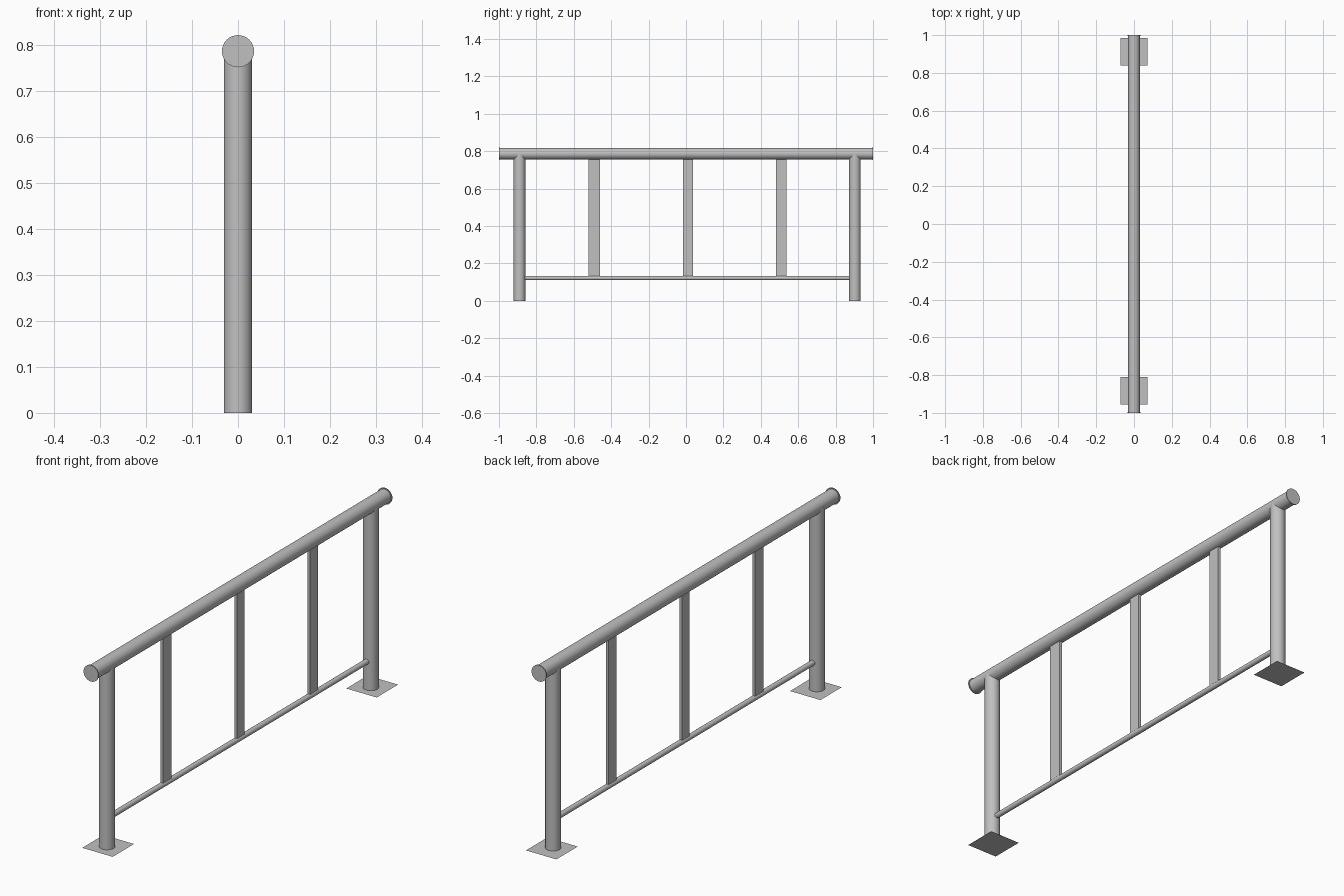
import bpy
import math
from mathutils import Vector

cube = bpy.data.objects.get("Cube")
if cube:
    bpy.data.objects.remove(cube, do_unlink=True)

steel = bpy.data.materials.new("grey_steel")
steel.use_nodes = True
colour = (0.53, 0.53, 0.53, 1)
steel.diffuse_color = colour
steel.node_tree.nodes["Principled BSDF"].inputs["Base Color"].default_value = colour


def finish(name):
    obj = bpy.context.object
    obj.name = name
    obj.data.materials.append(steel)
    return obj


def tube(name, start, end, radius, sides=32):
    """Smooth capped cylinder running between two points."""
    a, b = Vector(start), Vector(end)
    axis = b - a
    bpy.ops.mesh.primitive_cylinder_add(
        vertices=sides, radius=radius, depth=axis.length, location=(a + b) / 2,
        rotation=axis.to_track_quat("Z", "Y").to_euler())
    bpy.ops.object.shade_smooth_by_angle(angle=math.radians(35))
    return finish(name)


def box(name, centre, size):
    bpy.ops.mesh.primitive_cube_add(size=1, location=centre)
    bpy.context.object.scale = size
    bpy.ops.object.transform_apply(location=False, rotation=False, scale=True)
    return finish(name)


RAIL_Z = 0.787
PIPE = 0.0305
LOW_Z = 0.122
CAP = 0.004

# Handrail with slightly wider end caps
tube("handrail", (0, -1 + CAP, RAIL_Z), (0, 1 - CAP, RAIL_Z), PIPE)
for side, name in ((-1, "front"), (1, "back")):
    tube(name + "_rail_cap", (0, side * (1 - CAP), RAIL_Z), (0, side, RAIL_Z), 0.035)

# Posts on flat square base plates
for name, post_y, plate_y in (("front", -0.89, -0.883), ("back", 0.903, 0.912)):
    tube(name + "_post", (0, post_y, 0), (0, post_y, RAIL_Z), PIPE + 0.0005)
    bpy.ops.mesh.primitive_plane_add(size=0.145, location=(0, plate_y, 0))
    finish(name + "_base_plate")

# Thin lower bar between the posts
tube("lower_bar", (0, -0.87, LOW_Z), (0, 0.88, LOW_Z), 0.0115, 24)

# Flat balusters between the lower bar and the handrail
bottom, top = LOW_Z + 0.008, RAIL_Z - 0.025
for name, y, width in (("front", -0.49, 0.06), ("middle", 0.01, 0.053), ("back", 0.508, 0.056)):
    box(name + "_baluster", (0, y, (bottom + top) / 2), (0.012, width, top - bottom))
